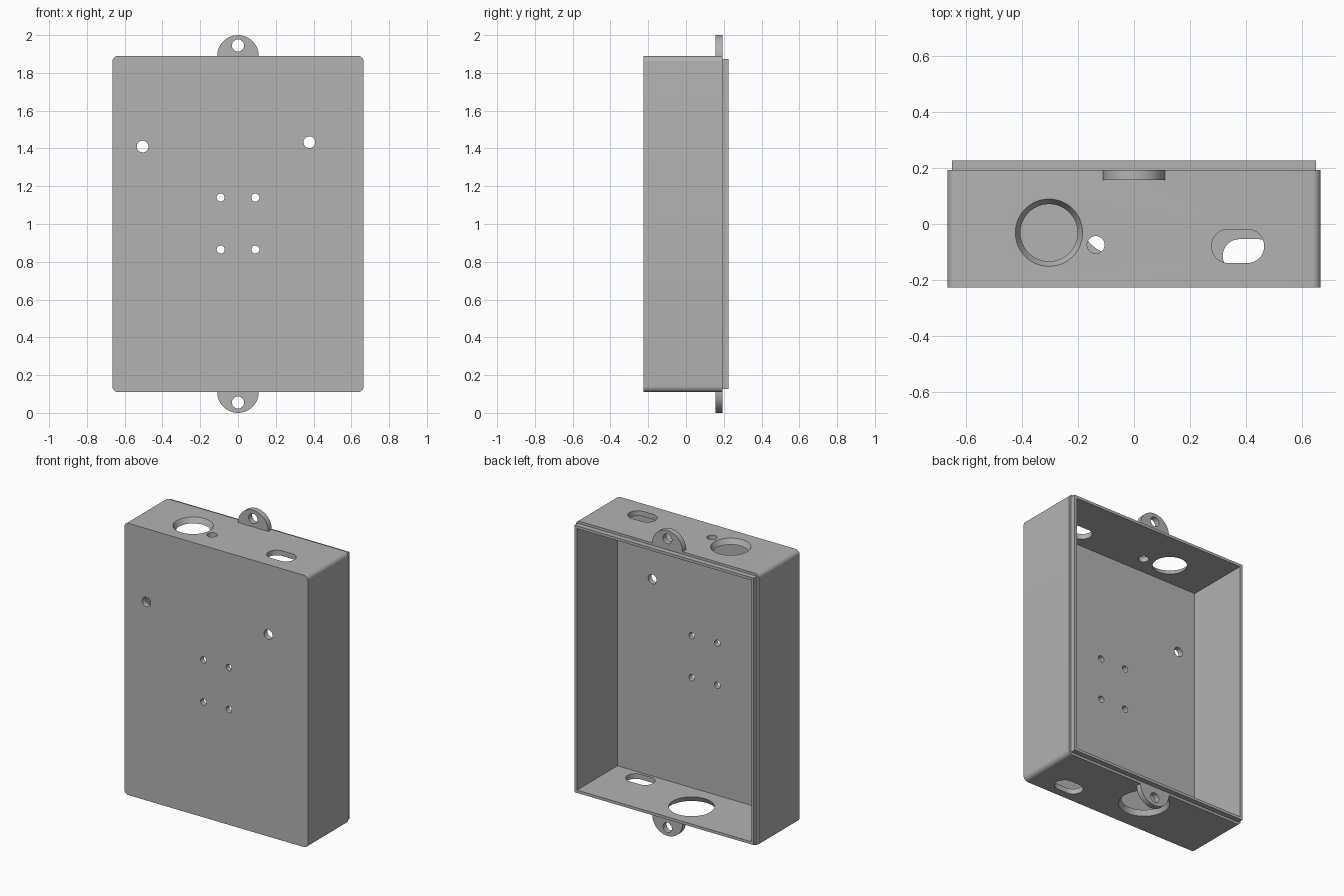
import bpy, bmesh
from math import sin, cos, pi, radians
from mathutils import Vector

if "Cube" in bpy.data.objects:
    bpy.data.objects.remove(bpy.data.objects["Cube"])

grey = bpy.data.materials.new("matte_grey")
grey.use_nodes = True
colour = (0.45, 0.45, 0.45, 1)
grey.diffuse_color = colour
grey.node_tree.nodes["Principled BSDF"].inputs["Base Color"].default_value = colour

W, BOTTOM, TOP = 0.665, 0.11, 1.89      # case half width, z range
FRONT, BACK, LIP = -0.226, 0.192, 0.226  # depth stations
WALL, STEP = 0.034, 0.016
MID = (BOTTOM + TOP) / 2


def loft(name, start, end):
    """Solid between two matching rings of points."""
    bm = bmesh.new()
    a = [bm.verts.new(p) for p in start]
    b = [bm.verts.new(p) for p in end]
    bm.faces.new(a)
    bm.faces.new(b[::-1])
    for i in range(len(a)):
        j = (i + 1) % len(a)
        bm.faces.new((a[j], a[i], b[i], b[j]))
    bmesh.ops.recalc_face_normals(bm, faces=bm.faces)
    mesh = bpy.data.meshes.new(name)
    bm.to_mesh(mesh)
    bm.free()
    mesh.materials.append(grey)
    ob = bpy.data.objects.new(name, mesh)
    bpy.context.collection.objects.link(ob)
    return ob


def rounded(cu, cv, hu, hv, r, n=8):
    """Rounded rectangle outline; a circle when r equals both half sizes."""
    pts = []
    for k, (su, sv) in enumerate(((1, 1), (-1, 1), (-1, -1), (1, -1))):
        for i in range(n + 1):
            t = (k + i / n) * pi / 2
            p = Vector((cu + su * (hu - r) + r * cos(t), cv + sv * (hv - r) + r * sin(t)))
            if not pts or (p - pts[-1]).length > 1e-5:
                pts.append(p)
    if (pts[0] - pts[-1]).length < 1e-5:
        pts.pop()
    return pts


def along_y(name, outline, y0, y1):
    return loft(name, [(u, y0, v) for u, v in outline], [(u, y1, v) for u, v in outline])


def along_z(name, low, high, z0, z1):
    return loft(name, [(u, v, z0) for u, v in low], [(u, v, z1) for u, v in high])


def box(name, hx, z0, z1, y0, y1):
    return along_y(name, [(-hx, z0), (hx, z0), (hx, z1), (-hx, z1)], y0, y1)


def circle(u, v, r):
    return rounded(u, v, r, r, r, 12)


def cut(ob, cutter):
    cutter.hide_render = True
    mod = ob.modifiers.new("cut", 'BOOLEAN')
    mod.operation, mod.solver, mod.object = 'DIFFERENCE', 'EXACT', cutter
    bpy.context.view_layer.objects.active = ob
    bpy.ops.object.modifier_apply(modifier=mod.name)
    bpy.data.objects.remove(cutter)


def cavity():
    return box("cavity", W - WALL, BOTTOM + WALL, TOP - WALL, FRONT + WALL, LIP + 0.1)


# Case shell, open at the back
case = along_y("case_shell", rounded(0, MID, W, TOP - MID, 0.03), FRONT, BACK)
cut(case, cavity())

# Thin stepped lip around the opening
lip = box("rear_lip", W - STEP, BOTTOM + STEP, TOP - STEP, BACK, LIP)
cut(lip, cavity())

# Round holes in the front panel
front_holes = [(-0.505, 1.41, 0.031), (0.378, 1.433, 0.031)]
front_holes += [(sx * 0.092, z, 0.021) for sx in (-1, 1) for z in (0.865, 1.14)]
for x, z, r in front_holes:
    cut(case, along_y("hole", circle(x, z, r), FRONT - 0.02, FRONT + WALL + 0.02))

# Tapered cable holes: wide outside, narrow inside
ring = lambda r: circle(-0.303, -0.031, r)
cut(case, along_z("hole", ring(0.102), ring(0.12), TOP - WALL, TOP))
ring = lambda r: circle(-0.058, 0.025, r)
cut(case, along_z("hole", ring(0.152), ring(0.136), BOTTOM, BOTTOM + WALL))

# Small top hole and the two slots
ring = circle(-0.136, -0.074, 0.031)
cut(case, along_z("hole", ring, ring, TOP - 0.08, TOP + 0.02))
for x, y, z in ((0.37, -0.079, TOP), (0.41, -0.114, BOTTOM)):
    slot = rounded(x, y, 0.094, 0.06, 0.06)
    cut(case, along_z("slot", slot, slot, z - 0.06, z + 0.06))

# Half-round hanging tabs at both ends
tabs = []
for name, base, s in (("top_tab", TOP, 1), ("bottom_tab", BOTTOM, -1)):
    outline = [(0.11 * cos(pi * i / 24), base + s * 0.11 * sin(pi * i / 24)) for i in range(25)]
    outline += [(-0.11, base - s * 0.01), (0.11, base - s * 0.01)]
    tab = along_y(name, outline, 0.156, BACK)
    cut(tab, along_y("hole", circle(0, base + s * 0.055, 0.032), 0.1, 0.3))
    tabs.append(tab)

# Smooth the round walls and keep the edges sharp
bpy.ops.object.select_all(action='DESELECT')
for ob in [case, lip] + tabs:
    ob.select_set(True)
bpy.context.view_layer.objects.active = case
bpy.ops.object.shade_smooth_by_angle(angle=radians(30))
